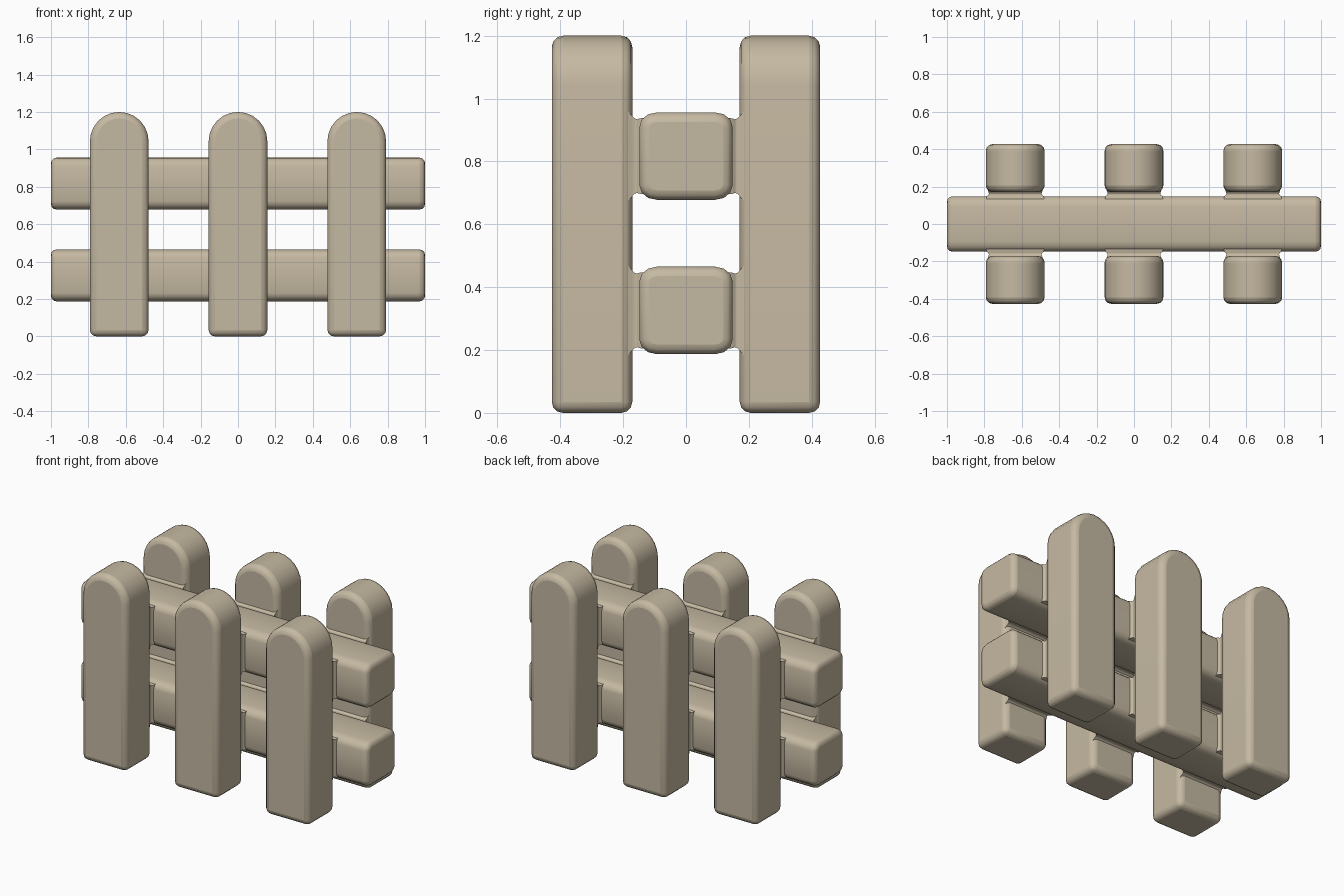
import bpy, bmesh
from math import pi, sin, cos, radians
from mathutils import Vector

if "Cube" in bpy.data.objects:
    bpy.data.objects.remove(bpy.data.objects["Cube"], do_unlink=True)

COLOUR = (0.56, 0.485, 0.36, 1.0)
tan = bpy.data.materials.new("warm_tan")
tan.use_nodes = True
tan.diffuse_color = COLOUR
bsdf = tan.node_tree.nodes["Principled BSDF"]
bsdf.inputs["Base Color"].default_value = COLOUR
bsdf.inputs["Roughness"].default_value = 0.8


def loft(name, rings, bevel=0.0):
    """Skin a row of closed rings, cap both ends, round the hard edges."""
    bm = bmesh.new()
    loops = [[bm.verts.new(p) for p in ring] for ring in rings]
    for a, b in zip(loops, loops[1:]):
        for i in range(len(a)):
            j = (i + 1) % len(a)
            bm.faces.new((a[i], a[j], b[j], b[i]))
    bm.faces.new(loops[0])
    bm.faces.new(loops[-1])
    bmesh.ops.recalc_face_normals(bm, faces=bm.faces)
    mesh = bpy.data.meshes.new(name)
    bm.to_mesh(mesh)
    bm.free()
    mesh.materials.append(tan)
    obj = bpy.data.objects.new(name, mesh)
    bpy.context.collection.objects.link(obj)
    if bevel:
        mod = obj.modifiers.new("rounding", 'BEVEL')
        mod.width = bevel
        mod.segments = 3
        mod.limit_method = 'ANGLE'
        mod.angle_limit = radians(50)
    bpy.ops.object.select_all(action='DESELECT')
    obj.select_set(True)
    bpy.context.view_layer.objects.active = obj
    bpy.ops.object.shade_smooth_by_angle(angle=radians(50))
    return obj


# Picket outline: straight sides under a round top
R, TOP = 0.157, 1.2
arch = [(R * cos(pi * i / 12), TOP - R + R * sin(pi * i / 12)) for i in range(13)]
outline = [(-R, 0), (R, 0)] + arch


def picket(name, x, y0, y1):
    loft(name, [[Vector((x + px, y, pz)) for px, pz in outline] for y in (y0, y1)], 0.035)


# Rail section: soft-cornered block
def rail_section(x, zc, hy=0.148, hz=0.139, ry=0.055, rz=0.045):
    ring = []
    for k, (sy, sz) in enumerate(((1, 1), (-1, 1), (-1, -1), (1, -1))):
        for i in range(4):
            a = pi / 2 * (k + i / 3)
            ring.append(Vector((x, sy * (hy - ry) + ry * cos(a),
                                zc + sz * (hz - rz) + rz * sin(a))))
    return ring


# Neck between rail and picket, waisted in the middle: (depth, half width, half height)
NECK = ((0.13, 0.155, 0.122), (0.148, 0.153, 0.12), (0.155, 0.143, 0.117),
        (0.164, 0.141, 0.12), (0.173, 0.144, 0.13), (0.19, 0.15, 0.148))


def neck(name, x, side, zc):
    corners = ((-1, -1), (1, -1), (1, 1), (-1, 1))
    loft(name, [[Vector((x + sx * w, side * y, zc + sz * h)) for sx, sz in corners]
                for y, w, h in NECK])


rails = {"lower": 0.326, "upper": 0.817}
for level, zc in rails.items():
    loft(level + "_rail", [rail_section(x, zc) for x in (-1, 1)], 0.03)

for column, x in (("right", -0.635), ("middle", 0), ("left", 0.635)):
    for row, side in (("front", -1), ("back", 1)):
        picket(f"{row}_{column}_picket", x, side * 0.171, side * 0.427)
        for level, zc in rails.items():
            neck(f"{row}_{column}_{level}_neck", x, side, zc)
